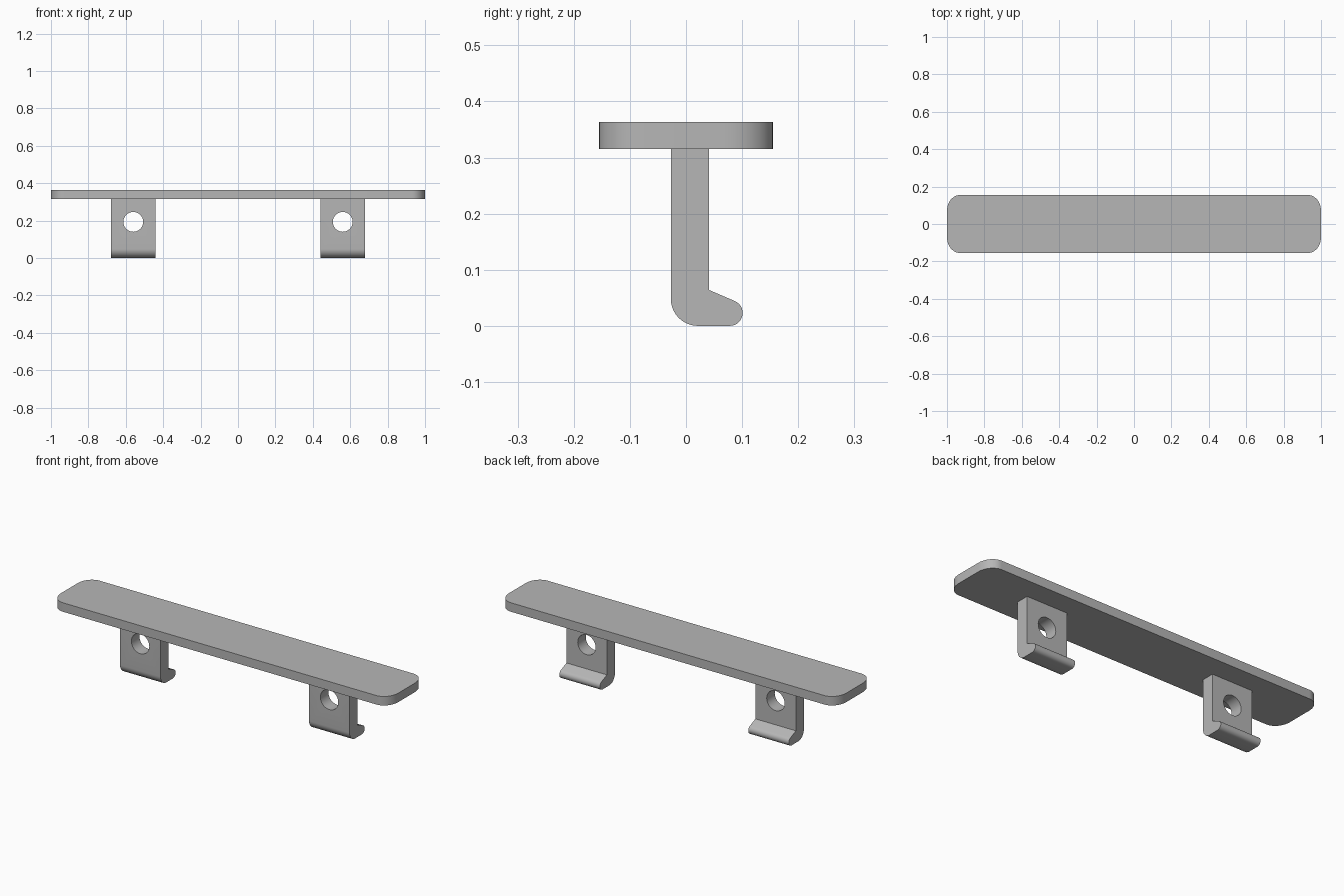
import bpy, bmesh, math
from mathutils import Vector

cube = bpy.data.objects.get("Cube")
if cube:
    bpy.data.objects.remove(cube, do_unlink=True)

grey = bpy.data.materials.new("plain_grey")
grey.use_nodes = True
grey.diffuse_color = (0.47, 0.47, 0.47, 1)
grey.node_tree.nodes["Principled BSDF"].inputs["Base Color"].default_value = grey.diffuse_color


def arc(cx, cy, rx, ry, start, end, steps=10):
    """Points along an elliptical arc, angles in degrees."""
    angles = [math.radians(start + (end - start) * i / steps) for i in range(steps + 1)]
    return [(cx + rx * math.cos(a), cy + ry * math.sin(a)) for a in angles]


def extrude(name, points, direction):
    """Solid made by sweeping a closed outline along a direction."""
    bm = bmesh.new()
    face = bm.faces.new([bm.verts.new(p) for p in points])
    moved = bmesh.ops.extrude_face_region(bm, geom=[face])["geom"]
    bmesh.ops.translate(bm, vec=Vector(direction),
                        verts=[v for v in moved if isinstance(v, bmesh.types.BMVert)])
    bmesh.ops.recalc_face_normals(bm, faces=bm.faces)
    mesh = bpy.data.meshes.new(name)
    bm.to_mesh(mesh)
    bm.free()
    mesh.materials.append(grey)
    obj = bpy.data.objects.new(name, mesh)
    bpy.context.collection.objects.link(obj)
    return obj


def smooth(obj):
    bpy.ops.object.select_all(action="DESELECT")
    obj.select_set(True)
    bpy.context.view_layer.objects.active = obj
    bpy.ops.object.shade_smooth_by_angle(angle=math.radians(30))


# Long shelf plate with rounded corners
half_x, half_y, rx, ry = 1.0, 0.155, 0.07, 0.085
outline = []
for i, (sx, sy) in enumerate([(1, 1), (-1, 1), (-1, -1), (1, -1)]):
    outline += arc(sx * (half_x - rx), sy * (half_y - ry), rx, ry, i * 90, i * 90 + 90)
plate = extrude("shelf_plate", [(x, y, 0.315) for x, y in outline], (0, 0, 0.048))
smooth(plate)

# Hooked bracket side profile: upright, rounded heel and short lip
profile = [(0.041, 0.316), (-0.027, 0.316)]
profile += arc(0.021, 0.048, 0.048, 0.048, 180, 270)
profile += arc(0.078, 0.023, 0.023, 0.023, -90, 65, 14)
profile += [(0.041, 0.064)]

for side, x in (("right", -0.56), ("left", 0.56)):
    bracket = extrude(side + "_bracket", [(x - 0.12, y, z) for y, z in profile], (0.24, 0, 0))

    # Screw hole through the upright
    ring = arc(x, 0.193, 0.053, 0.053, 0, 360, 40)[:-1]
    cutter = extrude(side + "_hole_cutter", [(px, -0.1, pz) for px, pz in ring], (0, 0.25, 0))
    cutter.hide_render = True
    cutter.hide_set(True)
    hole = bracket.modifiers.new("screw_hole", "BOOLEAN")
    hole.operation = "DIFFERENCE"
    hole.solver = "EXACT"
    hole.object = cutter
    bpy.context.view_layer.objects.active = bracket
    bracket.select_set(True)
    bpy.ops.object.modifier_apply(modifier=hole.name)
    bpy.data.objects.remove(cutter, do_unlink=True)
    smooth(bracket)
